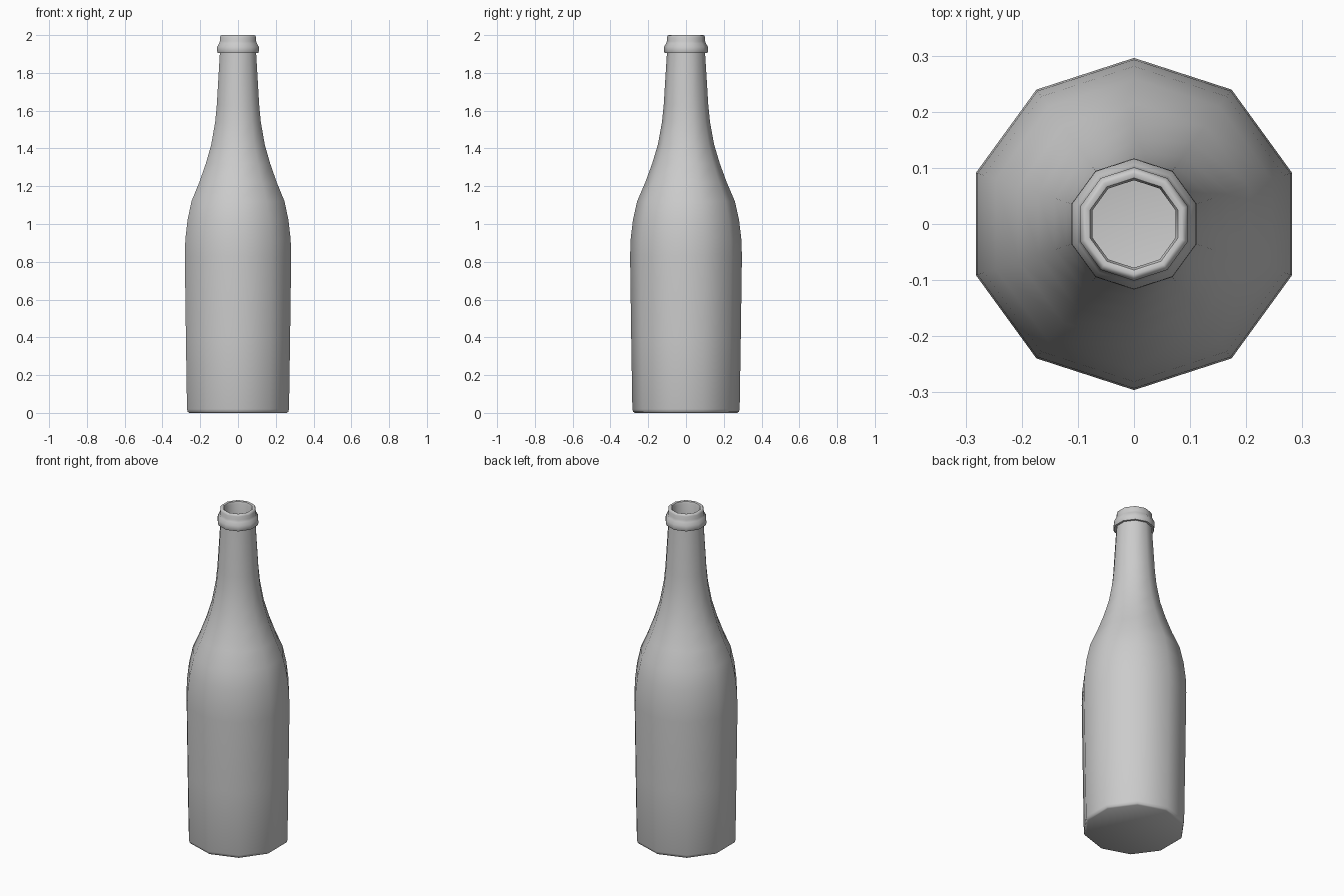
import bpy, bmesh, math

if "Cube" in bpy.data.objects:
    bpy.data.objects.remove(bpy.data.objects["Cube"])

SIDES = 10

# Bottle outline as (radius, height), from the base up over the lip and into the neck
PROFILE = [
    (0.272, 0.0), (0.280, 0.006), (0.284, 0.02),          # base bevel
    (0.290, 0.40), (0.296, 0.83), (0.293, 0.92),          # body
    (0.281, 1.02), (0.259, 1.12), (0.216, 1.22),          # shoulder
    (0.179, 1.32), (0.149, 1.42), (0.127, 1.54),          # neck curve
    (0.118, 1.63), (0.101, 1.905),                        # neck
    (0.113, 1.905), (0.117, 1.917), (0.116, 1.938),       # collar
    (0.106, 1.955), (0.101, 1.968),
    (0.101, 1.988), (0.096, 1.998), (0.090, 2.0),         # lip
    (0.082, 1.997), (0.078, 1.985), (0.078, 1.80),        # inner neck
]


def lathe(name, profile, sides):
    bm = bmesh.new()
    rings = []
    for r, z in profile:
        ring = []
        for i in range(sides):
            a = math.pi / 2 + 2 * math.pi * i / sides
            ring.append(bm.verts.new((r * math.cos(a), r * math.sin(a), z)))
        rings.append(ring)
    for low, high in zip(rings, rings[1:]):
        for i in range(sides):
            j = (i + 1) % sides
            bm.faces.new((low[i], low[j], high[j], high[i]))
    bm.faces.new(list(reversed(rings[0])))  # flat base
    mesh = bpy.data.meshes.new(name)
    bm.to_mesh(mesh)
    bm.free()
    obj = bpy.data.objects.new(name, mesh)
    bpy.context.collection.objects.link(obj)
    return obj


bottle = lathe("bottle", PROFILE, SIDES)
bpy.context.view_layer.objects.active = bottle
bottle.select_set(True)
bpy.ops.object.shade_smooth_by_angle(angle=math.radians(50))
